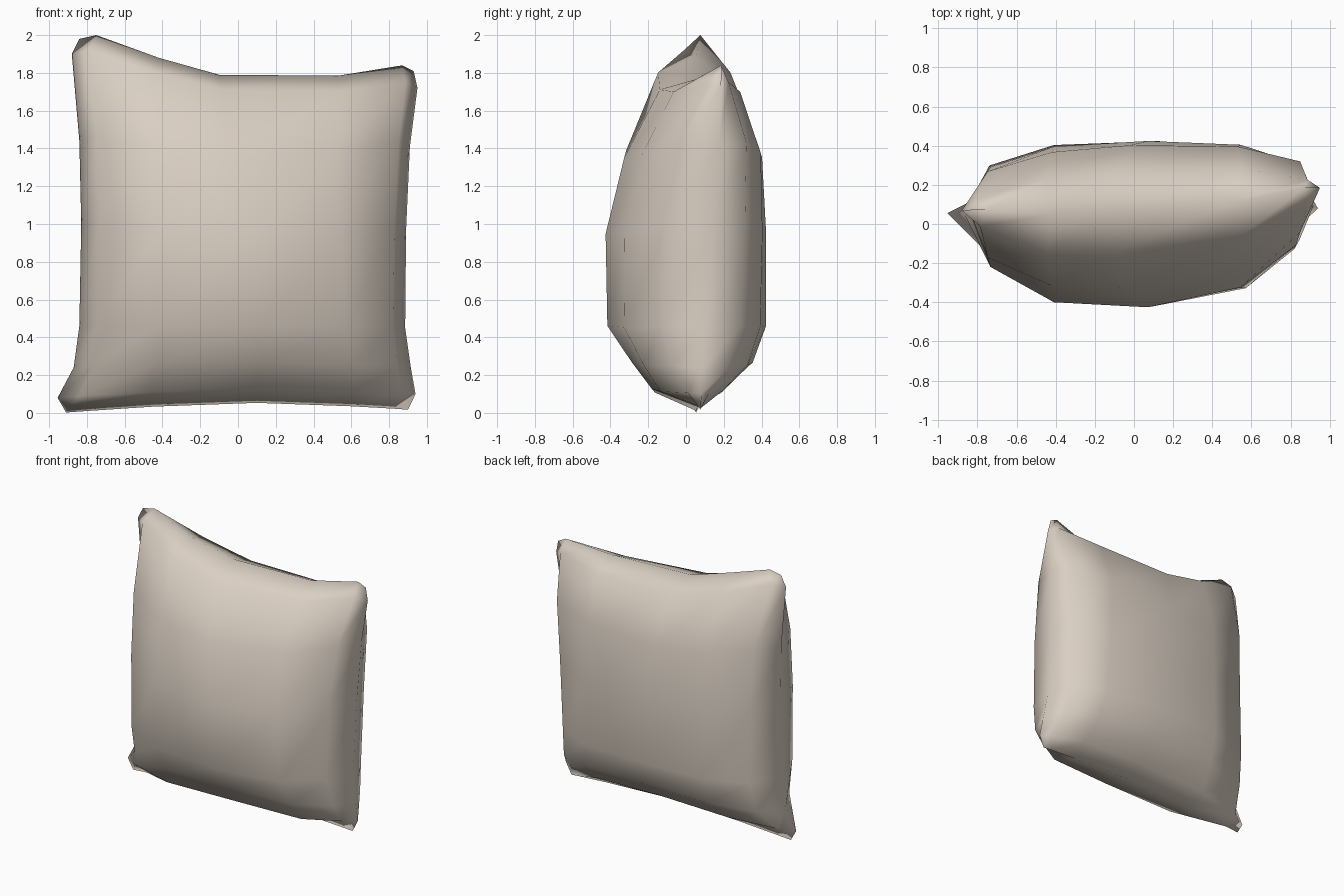
import bpy, bmesh

if "Cube" in bpy.data.objects:
    bpy.data.objects.remove(bpy.data.objects["Cube"])

# Seam outline of the pillow as (x, z), bottom/top left to right, sides upward
BOTTOM = [(-.91, .002), (-.80, .010), (-.45, .033), (.10, .053), (.60, .035), (.83, .022), (.90, .017)]
TOP = [(-.84, 1.98), (-.75, 2.0), (-.42, 1.88), (-.10, 1.79), (.53, 1.785), (.87, 1.84), (.93, 1.81)]
LEFT = [(-.91, .002), (-.955, .08), (-.87, .24), (-.84, .46), (-.83, 1.0), (-.84, 1.44), (-.88, 1.90), (-.84, 1.98)]
RIGHT = [(.90, .017), (.94, .10), (.915, .24), (.885, .45), (.89, .97), (.91, 1.41), (.95, 1.72), (.93, 1.81)]

# Grid parameters and puff profiles (across columns, up rows)
S = [0, .05, .25, .54, .83, .96, 1]
T = [0, .045, .11, .26, .56, .825, .95, 1]
FRONT_COL = [0, .54, .91, 1, .85, .46, 0]
BACK_COL = [0, .70, .98, 1, .87, .55, 0]
FRONT_ROW = [0, .25, .36, .50, .53, .45, .27, 0]
BACK_ROW = [0, .13, .28, .34, .32, .28, .14, 0]


def blend(a, b, t):
    return a + (b - a) * t


def corner_mix(bl, br, tl, tr, s, t):
    return blend(blend(bl, br, s), blend(tl, tr, s), t)


def seam_point(i, j):
    """Fill the outline smoothly, returning x, mid-plane y and z."""
    s, t = S[i], T[j]
    x, z = (blend(BOTTOM[i][k], TOP[i][k], t) + blend(LEFT[j][k], RIGHT[j][k], s)
            - corner_mix(BOTTOM[0][k], BOTTOM[-1][k], TOP[0][k], TOP[-1][k], s, t)
            for k in (0, 1))
    if i == 3:  # the middle column bows to the right
        x += .32 * t * (1 - t)
    return x, corner_mix(.055, .075, .07, .19, s, t), z


bm = bmesh.new()
nc, nr = len(S), len(T)
rim = {}


def make_side(cols, rows, sign):
    """One puffed face of the pillow, sharing the seam vertices."""
    grid = {}
    for i in range(nc):
        for j in range(nr):
            x, y, z = seam_point(i, j)
            if i in (0, nc - 1) or j in (0, nr - 1):
                if (i, j) not in rim:
                    if j == nr - 1 and 1 < i < nc - 2:  # top seam leans forward
                        y -= .05
                    rim[i, j] = bm.verts.new((x, y, z))
                grid[i, j] = rim[i, j]
            else:
                pinch = .6 if i in (1, nc - 2) and j in (1, nr - 2) else 1
                grid[i, j] = bm.verts.new((x, y + sign * pinch * cols[i] * rows[j], z))
    for i in range(nc - 1):
        for j in range(nr - 1):
            f = [grid[i, j], grid[i + 1, j], grid[i + 1, j + 1], grid[i, j + 1]]
            bm.faces.new(f if sign < 0 else f[::-1])


make_side(FRONT_COL, FRONT_ROW, -1)
make_side(BACK_COL, BACK_ROW, 1)
bmesh.ops.recalc_face_normals(bm, faces=bm.faces)
for f in bm.faces:
    f.smooth = True

# Pillow object with a single beige fabric
mesh = bpy.data.meshes.new("pillow")
bm.to_mesh(mesh)
bm.free()
fabric = bpy.data.materials.new("beige fabric")
fabric.diffuse_color = (.70, .625, .545, 1)
fabric.use_nodes = True
fabric.node_tree.nodes["Principled BSDF"].inputs["Base Color"].default_value = fabric.diffuse_color
mesh.materials.append(fabric)
pillow = bpy.data.objects.new("pillow", mesh)
bpy.context.collection.objects.link(pillow)
